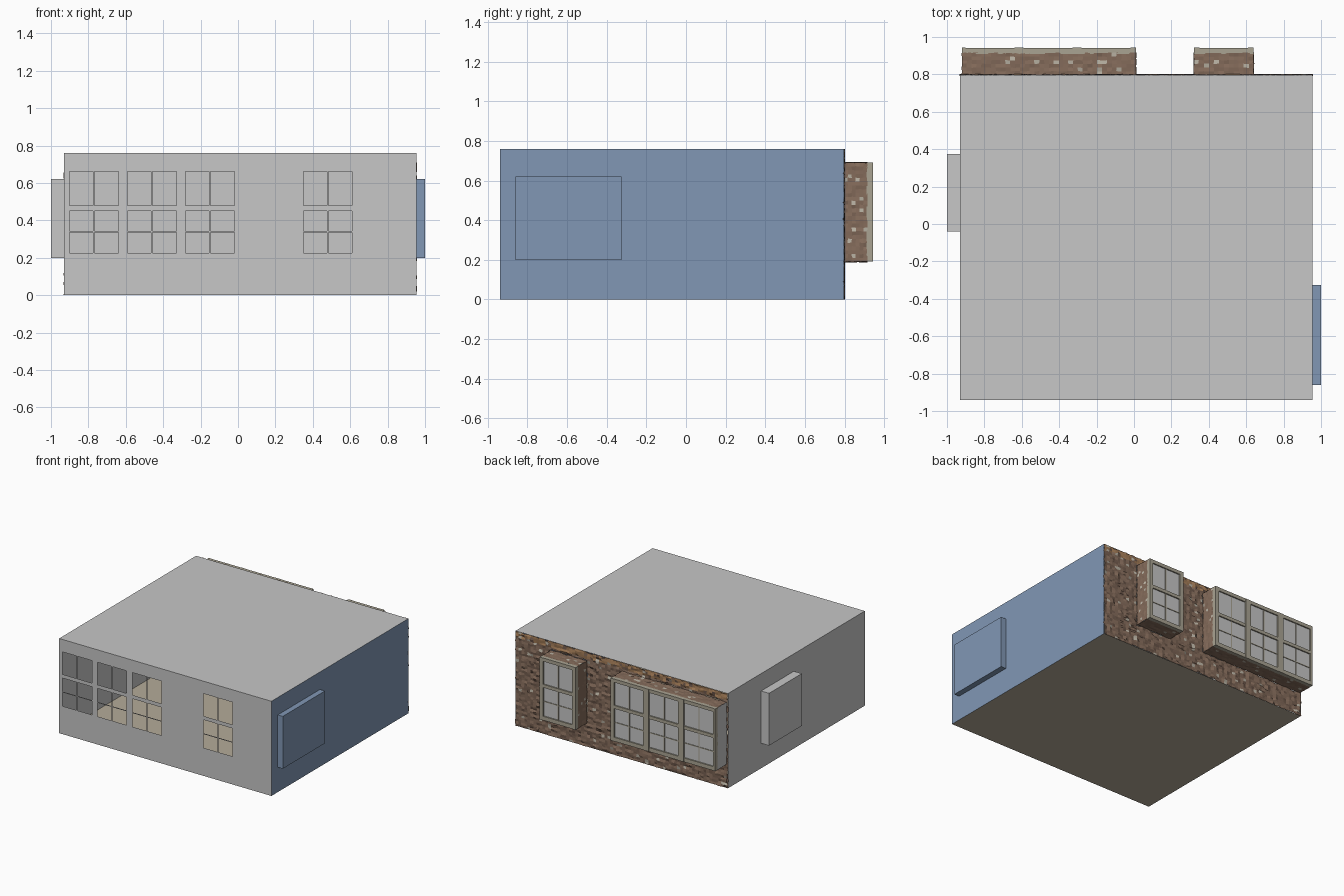
import bpy, bmesh, random

if "Cube" in bpy.data.objects:
    bpy.data.objects.remove(bpy.data.objects["Cube"])
random.seed(4)

def mat(name, c):
    m = bpy.data.materials.new(name)
    m.diffuse_color = (*c, 1)
    m.use_nodes = True
    m.node_tree.nodes["Principled BSDF"].inputs["Base Color"].default_value = m.diffuse_color
    return m

GREY = mat("grey plaster", (0.57, 0.57, 0.57))
BLUE = mat("blue plaster", (0.22, 0.31, 0.46))
FLOOR = mat("beige floor", (0.46, 0.41, 0.32))
BRICK = mat("brown brick", (0.235, 0.15, 0.105))
DARK = mat("dark brick", (0.16, 0.10, 0.072))
ORANGE = mat("orange brick", (0.38, 0.21, 0.10))
PALE = mat("pale mortar", (0.50, 0.46, 0.38))
FRAME = mat("window frame", (0.40, 0.37, 0.29))

X0, X1, Y0, Y1, H = -0.93, 0.955, -0.94, 0.797, 0.76
WINDOWS = [-0.90, -0.59, -0.28, 0.35]          # left edge of each window
W = 0.26
ROWS = [(0.225, 0.335), (0.342, 0.45), (0.48, 0.66)]
OPENINGS = [(-0.92, 0.01), (0.32, 0.64)]       # bays in the brick wall
ZB, ZT, YF = 0.19, 0.69, 0.915


def steps(edges, d):
    """Subdivide between sorted edges in steps of about d."""
    out = [edges[0]]
    for a, b in zip(edges, edges[1:]):
        n = max(1, round((b - a) / d))
        out += [a + (b - a) * i / n for i in range(1, n + 1)]
    return out


def sheet(name, us, vs, place, mats, normal, skip=None, jitter=0, rule=None):
    """Grid of quads with rectangular holes and optional rough surface."""
    bm = bmesh.new()
    grid = {}
    for i, u in enumerate(us):
        for j, v in enumerate(vs):
            p = list(place(u, v))
            for k in range(3):
                amt = jitter if normal[k] else jitter * 0.6
                p[k] += random.uniform(-amt, amt)
            p[2] = min(max(p[2], 0), H)
            grid[i, j] = bm.verts.new(p)
    for i in range(len(us) - 1):
        for j in range(len(vs) - 1):
            cu, cv = (us[i] + us[i + 1]) / 2, (vs[j] + vs[j + 1]) / 2
            if skip and skip(cu, cv):
                continue
            f = bm.faces.new([grid[i, j], grid[i + 1, j], grid[i + 1, j + 1], grid[i, j + 1]])
            f.normal_update()
            if sum(a * b for a, b in zip(f.normal, normal)) < 0:
                f.normal_flip()
            if rule:
                f.material_index = rule(cu, cv)
    bmesh.ops.delete(bm, geom=[v for v in bm.verts if not v.link_faces], context='VERTS')
    me = bpy.data.meshes.new(name)
    bm.to_mesh(me)
    bm.free()
    for m in mats:
        me.materials.append(m)
    ob = bpy.data.objects.new(name, me)
    bpy.context.collection.objects.link(ob)
    return ob


def box(name, a, b, m):
    bpy.ops.mesh.primitive_cube_add(size=1, location=[(p + q) / 2 for p, q in zip(a, b)])
    ob = bpy.context.object
    ob.name = name
    ob.scale = [abs(q - p) for p, q in zip(a, b)]
    ob.data.materials.append(m)


def inside(rects):
    return lambda u, v: any(a < u < b and c < v < d for a, b, c, d in rects)


# Floor and ceiling
sheet("floor", [X0, X1], [Y0, Y1], lambda u, v: (u, v, 0), [FLOOR], (0, 0, -1))
sheet("ceiling", [X0, X1], [Y0, Y1], lambda u, v: (u, v, H), [GREY], (0, 0, 1))

# Front wall with pane openings
panes = [(x + s, x + s + W / 2 - 0.004, c, d) for x in WINDOWS
         for s in (0, W / 2 + 0.004) for c, d in ROWS]
sheet("front_wall", sorted({X0, X1} | {e for p in panes for e in p[:2]}),
      sorted({0, H} | {e for p in panes for e in p[2:]}),
      lambda u, v: (u, Y0, v), [GREY], (0, -1, 0), inside(panes))


# Side walls, each with a shallow niche pushed outwards
def side_wall(name, x, xo, y0, y1, z0, z1, m):
    s = 1 if xo > x else -1
    sheet(name, [Y0, y0, y1, Y1], [0, z0, z1, H], lambda u, v: (x, u, v), [m],
          (s, 0, 0), inside([(y0, y1, z0, z1)]))
    sheet(name + "_niche_back", [y0, y1], [z0, z1], lambda u, v: (xo, u, v), [m], (s, 0, 0))
    for z, n in ((z0, -1), (z1, 1)):
        sheet(name + "_niche_level", [x, xo], [y0, y1], lambda u, v: (u, v, z), [m], (0, 0, n))
    for y, n in ((y0, -1), (y1, 1)):
        sheet(name + "_niche_jamb", [x, xo], [z0, z1], lambda u, v: (u, y, v), [m], (0, n, 0))


side_wall("right_wall", X1, 1.0, -0.86, -0.325, 0.20, 0.62, BLUE)
side_wall("left_wall", X0, -1.0, -0.04, 0.375, 0.20, 0.62, GREY)


# Rough brick back wall: orange course on top, scattered mortar
def brick_rule(u, v):
    r = random.random()
    if r < 0.04:
        return 3
    if v > 0.715 and r < 0.8:
        return 2
    return 1 if r > 0.82 else 0


BRICKS = [BRICK, DARK, ORANGE, PALE]
xs = steps([X0] + [e for o in OPENINGS for e in o] + [X1], 0.026)
zs = steps([0, ZB, ZT, H], 0.019)
sheet("brick_wall", xs, zs, lambda u, v: (u, Y1, v), BRICKS, (0, 1, 0),
      inside([(a, b, ZB, ZT) for a, b in OPENINGS]), 0.006, brick_rule)


def reveal_rule(u, v):
    return 3 if random.random() < 0.04 else 0


# Window bays: brick reveals, frame and panes
ys = steps([Y1, YF], 0.02)
for a, b in OPENINGS:
    for z, n in ((ZB, -1), (ZT, 1)):
        sheet("bay_sill" if n < 0 else "bay_head", steps([a, b], 0.026), ys,
              lambda u, v: (u, v, z), BRICKS, (0, 0, n), None, 0.003, reveal_rule)
    for x, n in ((a, -1), (b, 1)):
        plain = x < -0.9                       # plastered end by the left wall
        sheet("bay_jamb", ys, steps([ZB, ZT], 0.019), lambda u, v: (x, u, v),
              [GREY] if plain else BRICKS, (n, 0, 0), None,
              0 if plain else 0.003, None if plain else reveal_rule)
    sheet("glass_panes", [a, b], [ZB, ZT], lambda u, v: (u, 0.932, v), [GREY], (0, 1, 0))
    for z0, z1 in ((ZB, 0.222), (0.452, 0.478), (0.662, ZT)):
        box("frame_rail", (a, YF - 0.005, z0), (b, 0.942, z1), FRAME)
    inner = [x for x in WINDOWS if a < x < b]
    posts = [a] + [e for x in inner for e in (x, x + W)] + [b]
    for p, q in zip(posts[::2], posts[1::2]):
        box("frame_post", (p, YF - 0.005, ZB), (q, 0.944, ZT), FRAME)
    for x in inner:
        m = x + W / 2
        box("glazing_bar_upright", (m - 0.004, 0.925, 0.222), (m + 0.004, 0.936, 0.662), FRAME)
        box("glazing_bar_level", (x, 0.925, 0.335), (x + W, 0.936, 0.342), FRAME)
